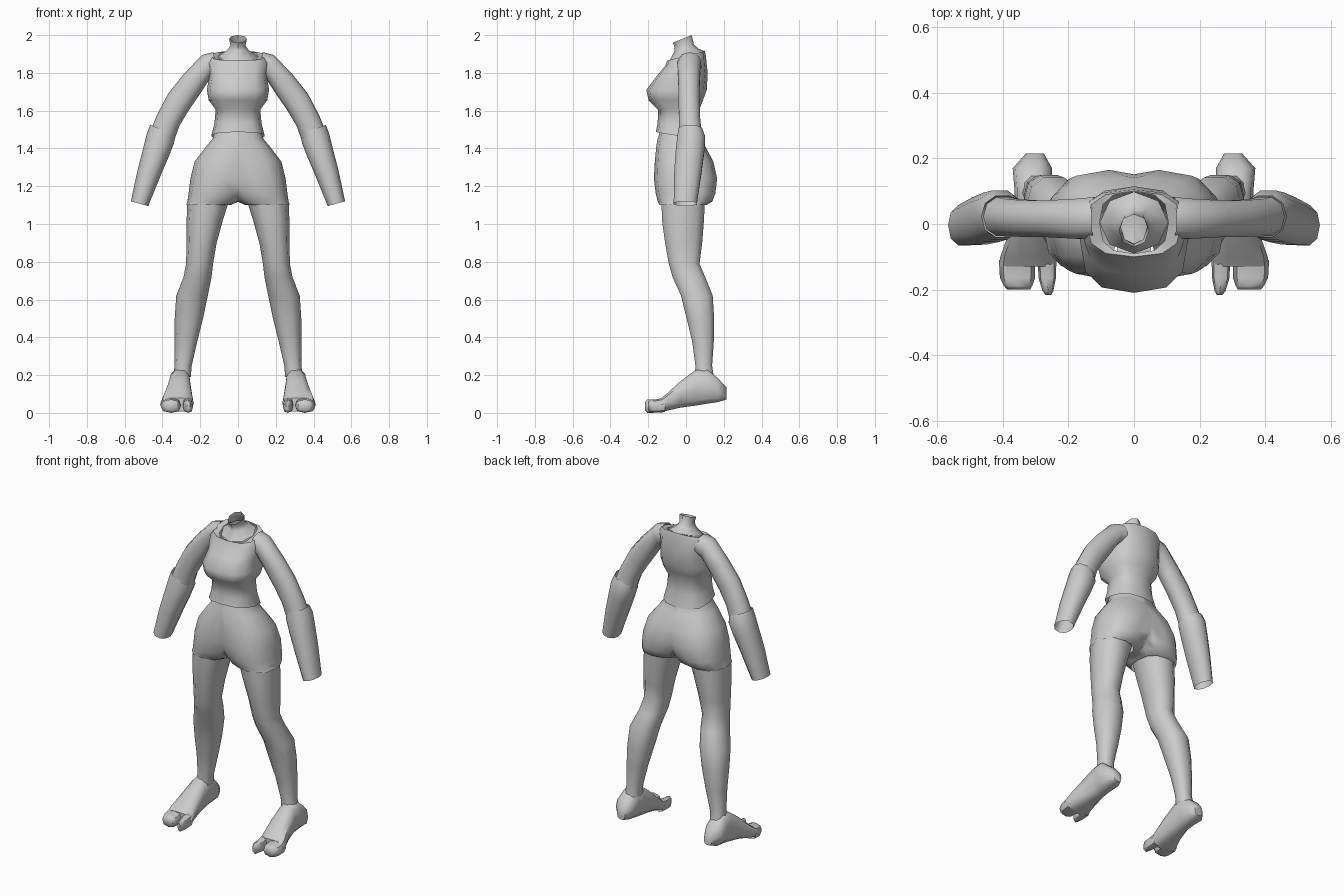
import bpy, bmesh, math
from mathutils import Vector as V


def spow(a, p):
    return math.copysign(abs(a) ** p, a) if abs(a) > 1e-6 else 0.0


# ring helpers: each gives (centre, half-axis u, half-axis v)
def flat(x0, x1, y0, y1, z, slope=0.0):
    h = (y1 - y0) / 2
    return V(((x0 + x1) / 2, (y0 + y1) / 2, z)), V(((x1 - x0) / 2, 0, 0)), V((0, h, h * slope))


def upright(x0, x1, z0, z1, y):
    return V(((x0 + x1) / 2, y, (z0 + z1) / 2)), V(((x1 - x0) / 2, 0, 0)), V((0, 0, (z1 - z0) / 2))


def across(xi, zi, xo, zo, y0, y1):
    """Ring running from an inner point to an outer point in the front view."""
    return (V(((xi + xo) / 2, (y0 + y1) / 2, (zi + zo) / 2)),
            V(((xo - xi) / 2, 0, (zo - zi) / 2)), V((0, (y1 - y0) / 2, 0)))


def loft(name, rings, n=12, p=0.8, cap0=False, cap1=False, mirror=True, bisect=False):
    bm = bmesh.new()
    loops = []
    for c, u, v in rings:
        ts = [2 * math.pi * i / n for i in range(n)]
        loops.append([bm.verts.new(c + u * spow(math.cos(t), p) + v * spow(math.sin(t), p)) for t in ts])
    for a, b in zip(loops, loops[1:]):
        for i in range(n):
            j = (i + 1) % n
            bm.faces.new((a[i], a[j], b[j], b[i]))
    if cap0:
        bm.faces.new(loops[0][::-1])
    if cap1:
        bm.faces.new(loops[-1])
    if bisect:
        bmesh.ops.bisect_plane(bm, geom=bm.verts[:] + bm.edges[:] + bm.faces[:],
                               plane_co=(0, 0, 0), plane_no=(1, 0, 0), clear_inner=True)
    # make faces point away from the loft axis
    f = bm.faces[:][n // 2 if bisect is False else 0]
    bm.normal_update()
    mid = sum((r[0] for r in rings[:2]), V()) / 2
    if f.normal.dot(f.calc_center_median() - mid) < 0:
        bmesh.ops.reverse_faces(bm, faces=bm.faces[:])
    me = bpy.data.meshes.new(name)
    bm.to_mesh(me)
    bm.free()
    for poly in me.polygons:
        poly.use_smooth = True
    me.set_sharp_from_angle(angle=math.radians(50))
    ob = bpy.data.objects.new(name, me)
    bpy.context.collection.objects.link(ob)
    if mirror:
        m = ob.modifiers.new("mirror", 'MIRROR')
        m.use_clip = True
    return ob


# shirt, from hem up to the neckline
loft("shirt", [
    flat(-.142, .142, -.16, .095, 1.465, -.17),
    flat(-.125, .125, -.15, .075, 1.53, -.05),
    flat(-.118, .118, -.148, .07, 1.605),
    flat(-.155, .155, -.198, .09, 1.655),
    flat(-.165, .165, -.21, .11, 1.71),
    flat(-.15, .15, -.155, .115, 1.79, .05),
    flat(-.165, .165, -.11, .105, 1.865, .25),
    flat(-.145, .145, -.10, .10, 1.89, .25),
    flat(-.105, .105, -.09, .098, 1.888, .3),
], p=0.75, mirror=False)

# upper chest and neck
loft("neck", [
    flat(-.105, .105, -.09, .098, 1.887, .3),
    flat(-.055, .055, -.06, .065, 1.922, .1),
    flat(-.04, .04, -.062, .042, 1.945, .1),
    flat(-.047, .047, -.07, .03, 1.98, .4),
], n=8, p=1.0, mirror=False)

# belly and shorts, shifting sideways into the two leg openings
loft("shorts", [
    flat(-.12, .12, -.135, .075, 1.50),
    flat(-.135, .135, -.15, .085, 1.45),
    flat(-.165, .165, -.157, .10, 1.415),
    flat(-.18, .23, -.165, .145, 1.33),
    flat(-.10, .252, -.17, .165, 1.24),
    flat(-.04, .262, -.16, .155, 1.16),
    flat(-.005, .268, -.15, .14, 1.12),
    flat(.04, .274, -.14, .108, 1.10),
], bisect=True)

# legs
loft("leg", [
    flat(.045, .268, -.135, .105, 1.13),
    flat(.08, .272, -.132, .10, 1.02),
    flat(.113, .272, -.115, .09, .90),
    flat(.132, .275, -.095, .075, .79),
    flat(.14, .288, -.075, .105, .72),
    flat(.16, .327, -.03, .145, .62),
    flat(.185, .335, .0, .152, .50),
    flat(.215, .335, .03, .15, .38),
    flat(.245, .335, .048, .14, .25),
    flat(.25, .345, .045, .15, .19),
], n=10, p=0.85)

# feet with a split toe
loft("foot", [
    upright(.275, .33, .07, .135, .215),
    upright(.25, .37, .055, .185, .17),
    upright(.25, .365, .045, .235, .11),
    upright(.25, .365, .035, .23, .05),
    upright(.243, .383, .025, .17, -.03),
    upright(.236, .408, .01, .105, -.10),
    upright(.236, .412, .005, .08, -.13),
], n=10, p=0.75, cap0=True, cap1=True)
for name, x0, x1, tip in (("big_toe", .238, .294, -.217), ("small_toes", .302, .412, -.20)):
    loft(name, [
        upright(x0, x1, .004, .082, -.11),
        upright(x0, x1 - .003, .001, .07, -.165),
        upright(x0 + .008, x1 - .015, .0, .072, tip + .012),
        upright(x0 + .015, x1 - .025, .015, .06, tip),
    ], n=8, p=0.75, cap1=True)

# upper arms
loft("upper_arm", [
    across(.11, 1.79, .13, 1.91, -.045, .085),
    across(.145, 1.775, .19, 1.895, -.048, .08),
    across(.20, 1.69, .29, 1.79, -.043, .075),
    across(.262, 1.60, .37, 1.69, -.042, .075),
    across(.31, 1.52, .43, 1.575, -.04, .078),
    across(.335, 1.45, .46, 1.50, -.04, .085),
], n=10, p=0.9)

# forearms with a flared cuff, open at the wrist
loft("forearm", [
    across(.335, 1.475, .465, 1.525, -.042, .088),
    across(.338, 1.43, .482, 1.48, -.05, .105),
    across(.365, 1.36, .502, 1.40, -.058, .10),
    across(.41, 1.255, .532, 1.285, -.066, .085),
    across(.475, 1.095, .567, 1.12, -.068, .06),
], n=10, p=0.9)
